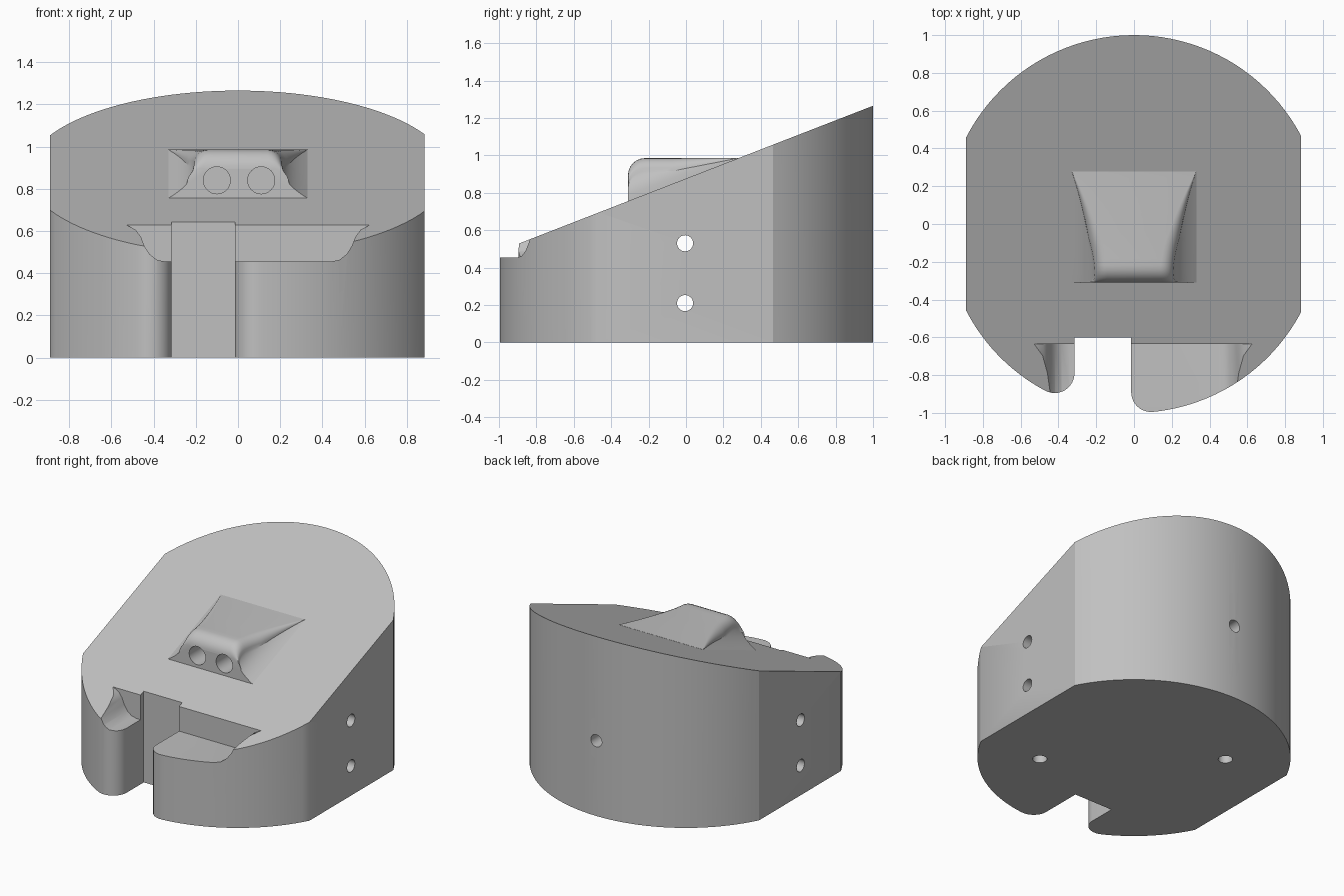
import bpy, bmesh
from math import sin, cos, radians, pi
from mathutils import Vector, Matrix

if "Cube" in bpy.data.objects:
    bpy.data.objects.remove(bpy.data.objects["Cube"], do_unlink=True)

grey = bpy.data.materials.new("plain_grey")
grey.use_nodes = True
colour = (0.53, 0.53, 0.53, 1)
grey.diffuse_color = colour
grey.node_tree.nodes["Principled BSDF"].inputs["Base Color"].default_value = colour


def slope(y):
    """Height of the inclined top at depth y."""
    return 0.876 + 0.389 * y


def arc(cx, cy, r, a0, a1, n):
    angles = [radians(a0 + (a1 - a0) * i / n) for i in range(n + 1)]
    return [(cx + r * cos(a), cy + r * sin(a)) for a in angles]


def finish(name, bm):
    bmesh.ops.recalc_face_normals(bm, faces=bm.faces[:])
    mesh = bpy.data.meshes.new(name)
    bm.to_mesh(mesh)
    bm.free()
    mesh.materials.append(grey)
    ob = bpy.data.objects.new(name, mesh)
    bpy.context.collection.objects.link(ob)
    return ob


def loft(name, rings):
    """Skin a list of equal closed rings and cap both ends."""
    bm = bmesh.new()
    rows = [[bm.verts.new(p) for p in ring] for ring in rings]
    n = len(rows[0])
    for a, b in zip(rows, rows[1:]):
        for i in range(n):
            j = (i + 1) % n
            bm.faces.new((a[i], a[j], b[j], b[i]))
    bm.faces.new(rows[0])
    bm.faces.new(rows[-1])
    return finish(name, bm)


def drill(name, start, end, r):
    start, end = Vector(start), Vector(end)
    axis = end - start
    turn = axis.to_track_quat('Z', 'Y').to_matrix().to_4x4()
    bm = bmesh.new()
    bmesh.ops.create_cone(bm, cap_ends=True, segments=32, radius1=r, radius2=r,
                          depth=axis.length,
                          matrix=Matrix.Translation((start + end) / 2) @ turn)
    return finish(name, bm)


def combine(target, tool, operation):
    mod = target.modifiers.new(operation.lower(), 'BOOLEAN')
    mod.operation = operation
    mod.solver = 'EXACT'
    mod.object = tool
    bpy.context.view_layer.objects.active = target
    bpy.ops.object.modifier_apply(modifier=mod.name)
    bpy.data.objects.remove(tool, do_unlink=True)


# Wedge body: round plan with flat sides and a front slot between two prongs
outline = (arc(0.09, -0.89, 0.105, 180, 275, 10)
           + arc(0, 0, 1, -83, -27.8, 18)
           + arc(0, 0, 1, 27.8, 152.9, 42)
           + arc(0, 0, 1, 207.1, 241, 12)
           + arc(-0.42, -0.79, 0.105, 242, 360, 12)
           + [(-0.315, -0.6), (-0.015, -0.6)])
body = loft("wedge_body", [[(x, y, 0) for x, y in outline],
                           [(x, y, slope(y)) for x, y in outline]])

# Raised block with flared sides, rounded top edges and a rounded front
FRONT, TOP, BACK, ROUND = -0.31, 0.985, 0.278, 0.09


def flare(h):
    return 0.205 + 0.125 * max(0, 1 - h / 0.18) ** 2.5


def block_section(y, top):
    base = slope(y)
    tall = top - base
    r = min(0.07, tall / 2)
    half = [(0.33, base - 0.06)]
    half += [(flare(h), base + h) for h in [(tall - r) * k / 8 for k in range(9)]]
    edge = flare(tall - r)
    half += [(edge - r + r * cos(a), top - r + r * sin(a))
             for a in [pi / 2 * k / 6 for k in range(1, 7)]]
    both = half + [(-x, z) for x, z in reversed(half)]
    return [(x, y, z) for x, z in both]


stations = [(FRONT + ROUND * (1 - cos(a)), TOP - ROUND * (1 - sin(a)))
            for a in [pi / 2 * k / 6 for k in range(7)]]
first = stations[-1][0]
stations += [(first + (BACK - first) * k / 14, TOP) for k in range(1, 15)]
block = loft("raised_block", [block_section(y, z) for y, z in stations])
combine(body, block, 'UNION')

# Front pocket with a flat floor and S-curved ends
curve = [(0.392, 0.455), (0.432, 0.463), (0.467, 0.49), (0.492, 0.53),
         (0.507, 0.57), (0.532, 0.605), (0.577, 0.629), (0.577, 0.75)]
profile = curve + [(-x, z) for x, z in reversed(curve)]
pocket = loft("pocket_cutter", [[(x + 0.048, y, z) for x, z in profile]
                                for y in (-0.635, -1.1)])
combine(body, pocket, 'DIFFERENCE')

# Drilled holes: two front sockets, two cross holes, one rear, two underneath
holes = [((x, -0.5, 0.84), (x, 0, 0.84), 0.064) for x in (-0.1, 0.11)]
holes += [((-1.1, -0.005, z), (1.1, -0.005, z), 0.043) for z in (0.21, 0.53)]
holes += [((0, 1.1, 0.53), (0, 0.2, 0.53), 0.043)]
holes += [((x, y, -0.1), (x, y, 0.32), 0.046) for x, y in ((0.45, -0.4), (-0.46, 0.36))]
for start, end, r in holes:
    combine(body, drill("hole_cutter", start, end, r), 'DIFFERENCE')

# Smooth curved skin, keep the inclined top flat
bpy.ops.object.select_all(action='DESELECT')
body.select_set(True)
bpy.context.view_layer.objects.active = body
bpy.ops.object.shade_smooth_by_angle(angle=radians(30))
up = Vector((0, -0.389, 1)).normalized()
for face in body.data.polygons:
    if face.normal.dot(up) > 0.9999 or face.area > 0.3:
        face.use_smooth = False
